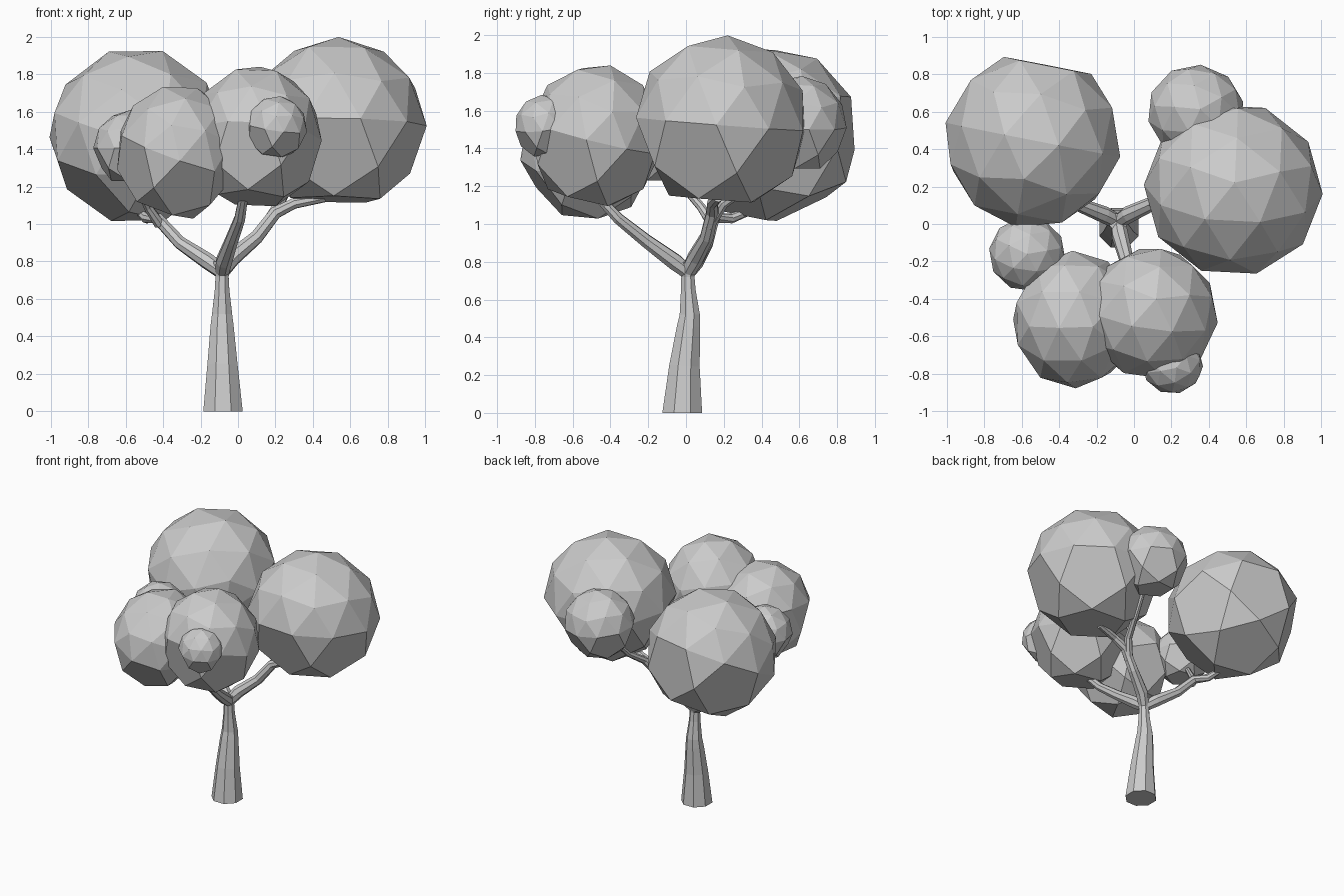
import bpy, bmesh, math
from mathutils import Vector, Matrix, Euler

if "Cube" in bpy.data.objects:
    bpy.data.objects.remove(bpy.data.objects["Cube"])


def finish(bm, name):
    bmesh.ops.recalc_face_normals(bm, faces=bm.faces)
    mesh = bpy.data.meshes.new(name)
    bm.to_mesh(mesh)
    bm.free()
    obj = bpy.data.objects.new(name, mesh)
    bpy.context.collection.objects.link(obj)
    return obj


def limb(name, path, sides=8):
    """Tapered tube through (x, y, z, radius) points."""
    bm = bmesh.new()
    pts = [Vector(p[:3]) for p in path]
    rings = []
    for i, p in enumerate(pts):
        d = pts[min(i + 1, len(pts) - 1)] - pts[max(i - 1, 0)]
        if p.z == 0:
            d = Vector((0, 0, 1))
        q = Vector((0, 0, 1)).rotation_difference(d.normalized())
        ring = []
        for k in range(sides):
            a = 2 * math.pi * (k + 0.5) / sides
            ring.append(bm.verts.new(p + q @ Vector((math.cos(a), math.sin(a), 0)) * path[i][3]))
        rings.append(ring)
    for r0, r1 in zip(rings, rings[1:]):
        for k in range(sides):
            n = (k + 1) % sides
            bm.faces.new((r0[k], r0[n], r1[n], r1[k]))
    bm.faces.new(rings[0])
    bm.faces.new(rings[-1])
    return finish(bm, name)


def leaf_clump(name, centre, size, rot):
    """Faceted ball: triangles on top, large pentagons underneath."""
    bm = bmesh.new()
    bmesh.ops.create_icosphere(bm, subdivisions=2, radius=1)
    low = [v for v in bm.verts if len(v.link_edges) == 5 and v.co.z < -0.2]
    bmesh.ops.dissolve_verts(bm, verts=low)
    turn = Euler([math.radians(a) for a in rot]).to_matrix().to_4x4()
    bm.transform(Matrix.Translation(centre) @ Matrix.Diagonal((*size, 1)) @ turn)
    return finish(bm, name)


# Trunk
limb("trunk", [(-0.08, -0.02, 0, 0.114), (-0.083, -0.008, 0.25, 0.087),
               (-0.085, 0.014, 0.46, 0.066), (-0.085, 0.02, 0.52, 0.058),
               (-0.085, 0.012, 0.65, 0.042), (-0.085, 0.01, 0.72, 0.038),
               (-0.085, 0.01, 0.8, 0.05)])

# Main branches and their forks
limb("left_branch", [(-0.085, 0.01, 0.745, 0.04), (-0.16, 0.05, 0.8, 0.045),
                     (-0.31, 0.11, 0.9, 0.036), (-0.43, 0.15, 1.03, 0.032),
                     (-0.49, 0.24, 1.03, 0.027), (-0.53, 0.34, 1.07, 0.022)])
limb("left_fork", [(-0.42, 0.14, 1.0, 0.03), (-0.48, 0.08, 1.09, 0.024),
                   (-0.55, -0.06, 1.25, 0.018)])
limb("right_branch", [(-0.085, 0.01, 0.745, 0.04), (-0.03, 0.05, 0.82, 0.046),
                      (0.1, 0.11, 0.93, 0.038), (0.2, 0.14, 1.06, 0.035),
                      (0.3, 0.14, 1.11, 0.03), (0.46, 0.17, 1.14, 0.025)])
limb("back_fork", [(0.15, 0.12, 0.99, 0.032), (0.22, 0.2, 1.11, 0.028),
                   (0.27, 0.33, 1.2, 0.024), (0.31, 0.48, 1.36, 0.018)])
limb("front_branch", [(-0.085, 0.01, 0.745, 0.04), (-0.075, -0.06, 0.8, 0.046),
                      (-0.035, -0.21, 0.91, 0.037), (0.01, -0.36, 1.03, 0.031),
                      (0.03, -0.47, 1.15, 0.026)])

# Foliage
clumps = [
    ("left_foliage", (-0.54, 0.45, 1.47), (0.475, 0.475, 0.475), (16, -22, 40)),
    ("right_foliage", (0.53, 0.185, 1.53), (0.478, 0.467, 0.47), (-4, 2, 15)),
    ("front_left_foliage", (-0.32, -0.51, 1.38), (0.335, 0.37, 0.365), (16, 10, 40)),
    ("front_middle_foliage", (0.095, -0.48, 1.46), (0.355, 0.36, 0.39), (-12, 6, 10)),
    ("small_left_foliage", (-0.57, -0.16, 1.405), (0.205, 0.2, 0.205), (0, 0, 10)),
    ("small_back_foliage", (0.33, 0.6, 1.525), (0.26, 0.252, 0.26), (0, 6, 30)),
    ("small_front_foliage", (0.205, -0.75, 1.515), (0.165, 0.158, 0.17), (10, 0, 50)),
]
for c in clumps:
    leaf_clump(*c)
